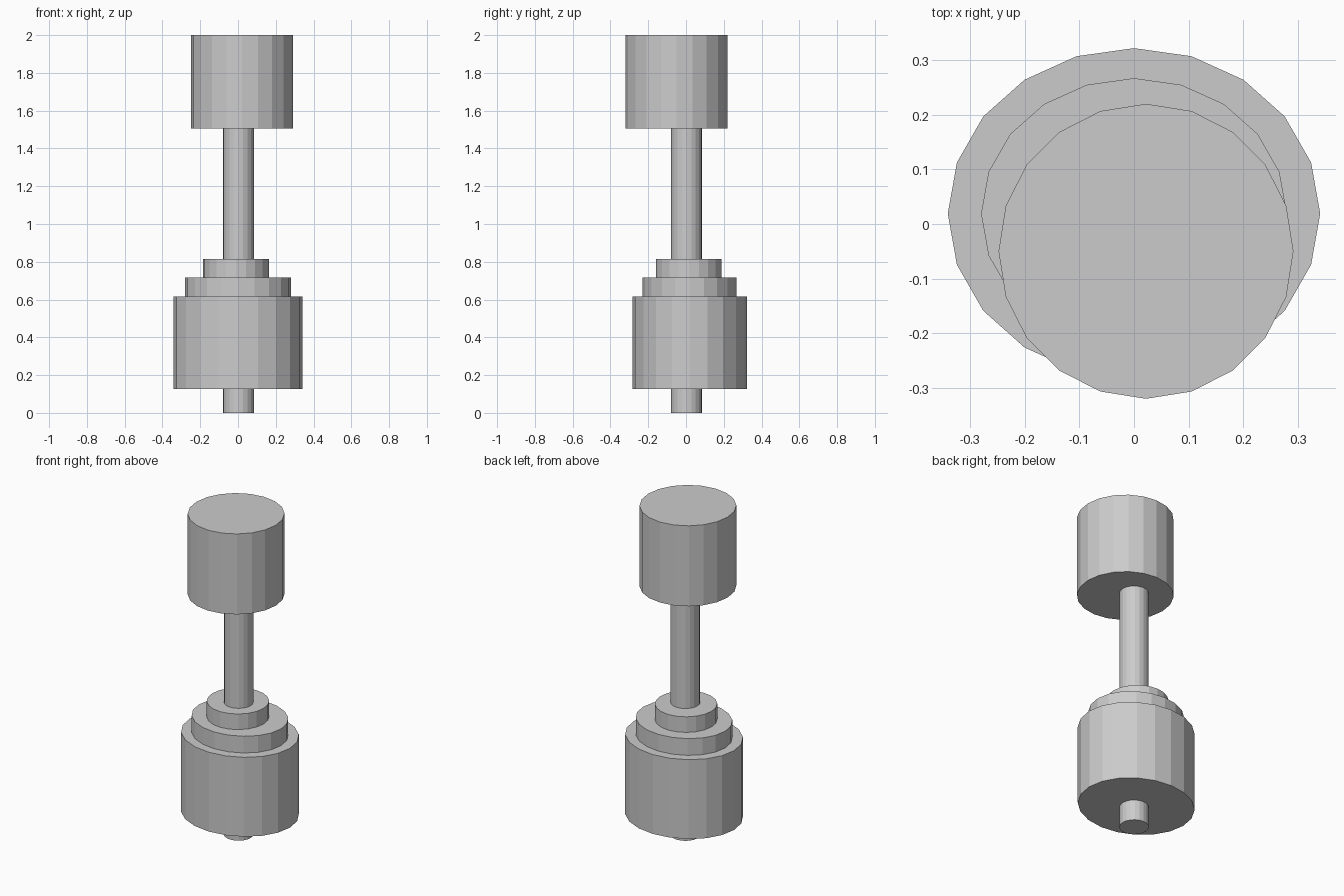
import bpy

if "Cube" in bpy.data.objects:
    bpy.data.objects.remove(bpy.data.objects["Cube"])

SIDES = 20


def drum(name, x, y, rx, ry, z0, z1):
    """Flat-sided upright cylinder spanning z0..z1."""
    bpy.ops.mesh.primitive_cylinder_add(
        vertices=SIDES, radius=1, depth=1, location=(x, y, (z0 + z1) / 2))
    ob = bpy.context.object
    ob.name = name
    ob.scale = (rx, ry, z1 - z0)
    bpy.ops.object.transform_apply(location=False, rotation=False, scale=True)
    return ob


# Central rod, poking out below the base drum
drum("rod", 0.002, 0.003, 0.082, 0.082, 0.0, 1.505)

# Stepped lower body
drum("base_drum", 0.0, 0.019, 0.341, 0.303, 0.127, 0.615)
drum("middle_collar", 0.0, 0.019, 0.28, 0.248, 0.615, 0.718)
drum("upper_collar", -0.011, 0.015, 0.174, 0.174, 0.718, 0.814)

# Slightly off-centre head
drum("head", 0.022, -0.05, 0.27, 0.27, 1.505, 2.0)
